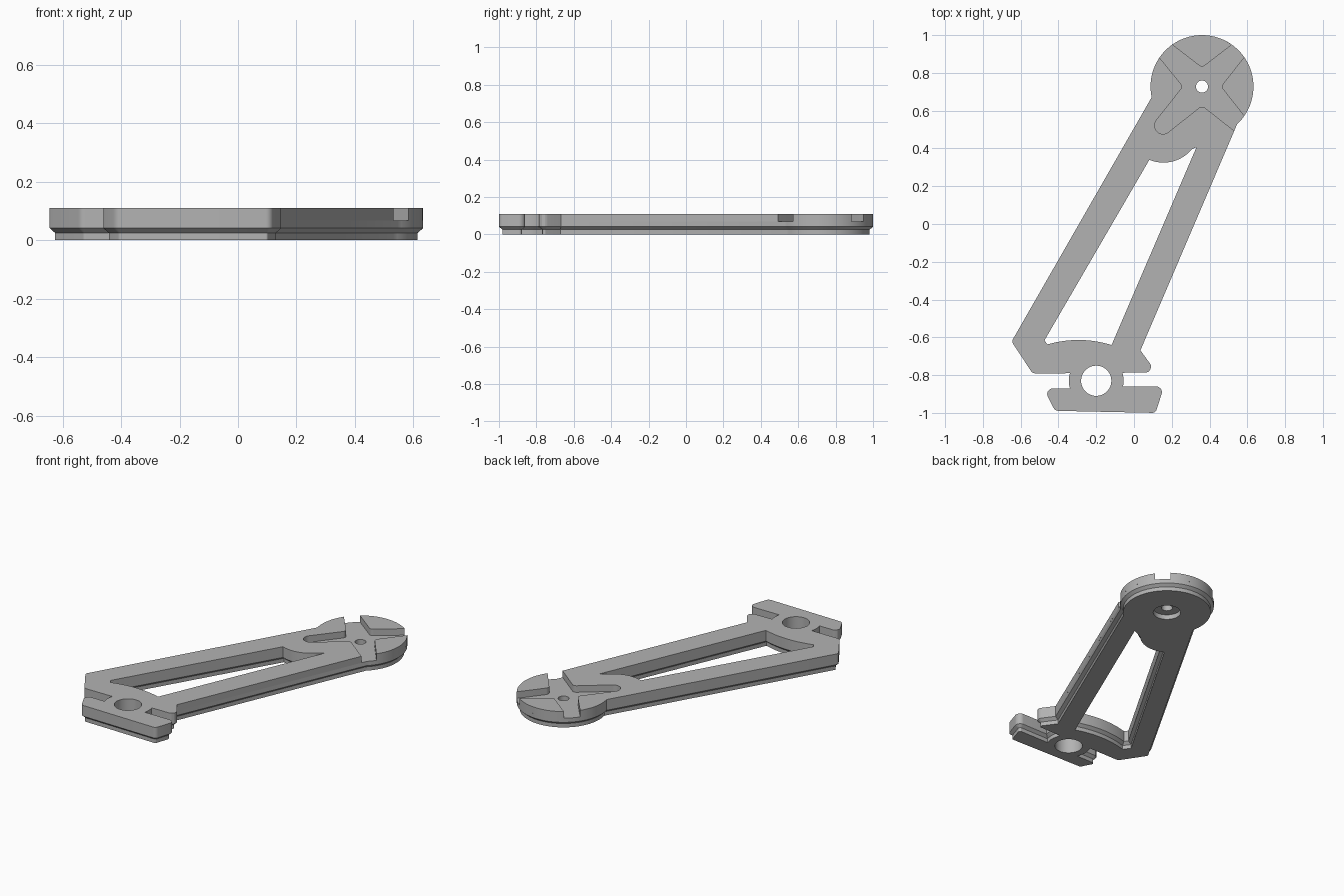
import bpy, bmesh
from math import radians, sin, cos, tan
from mathutils import Vector

if "Cube" in bpy.data.objects:
    bpy.data.objects.remove(bpy.data.objects["Cube"])

HEIGHT, FLOOR = 0.11, 0.068
STEP, LIP_LOW, LIP_HIGH = 0.018, 0.025, 0.041
HUB, HUB_R = Vector((0.36, 0.7275)), 0.2725
EYE = Vector((-0.2, -0.83))

grey = bpy.data.materials.new("plain grey")
grey.use_nodes = True
grey.diffuse_color = (0.45, 0.45, 0.45, 1)
grey.node_tree.nodes["Principled BSDF"].inputs["Base Color"].default_value = (0.45, 0.45, 0.45, 1)


def arc(center, r, start, end, n=16):
    angles = [radians(start + (end - start) * i / n) for i in range(n + 1)]
    return [(center[0] + r * cos(a), center[1] + r * sin(a)) for a in angles]


def fillet(points, steps=6):
    """Round corners given as (x, y, radius); return a counter-clockwise loop."""
    out = []
    for i, p in enumerate(points):
        here = Vector(p[:2])
        if len(p) == 2:
            out.append(here)
            continue
        a = (Vector(points[i - 1][:2]) - here).normalized()
        b = (Vector(points[(i + 1) % len(points)][:2]) - here).normalized()
        half = a.angle(b) / 2
        reach = p[2] / tan(half)
        middle = here + (a + b).normalized() * p[2] / sin(half)
        first, last = here + a * reach - middle, here + b * reach - middle
        for k in range(steps + 1):
            out.append(middle + first.lerp(last, k / steps).normalized() * p[2])
    area = sum(out[i - 1].cross(out[i]) for i in range(len(out)))
    return out if area > 0 else out[::-1]


def inset(points, d):
    """Move a counter-clockwise loop inward by d with mitred corners."""
    out = []
    for i, p in enumerate(points):
        e1 = (p - points[i - 1]).normalized()
        e2 = (points[(i + 1) % len(points)] - p).normalized()
        n1, n2 = Vector((-e1.y, e1.x)), Vector((-e2.y, e2.x))
        out.append(p + (n1 + n2) * d / (1 + n1.dot(n2)))
    return out


def wall(bm, points, levels, hole):
    """Join the loop at each (inset, height) level; return the end rings."""
    loop = fillet(points)
    rings = [[bm.verts.new((p.x, p.y, z)) for p in inset(loop, d)] for d, z in levels]
    for low, high in zip(rings, rings[1:]):
        for i in range(len(loop)):
            quad = (low[i - 1], low[i], high[i], high[i - 1])
            bm.faces.new(quad[::-1] if hole else quad)
    return rings[0], rings[-1]


def cap(bm, rings, facing):
    """Fill the area between an outer ring and its holes."""
    edges = [bm.edges.get((r[i - 1], r[i])) for r in rings for i in range(len(r))]
    filled = bmesh.ops.triangle_fill(bm, use_beauty=True, edges=edges,
                                     normal=(0, 0, facing))
    for f in filled["geom"]:
        if isinstance(f, bmesh.types.BMFace):
            f.normal_update()
            if f.normal.z * facing < 0:
                f.normal_flip()


def layer(name, outer, levels, holes=(), underside=False):
    bm = bmesh.new()
    ends = [wall(bm, outer, levels, False)]
    ends += [wall(bm, pts, lv, True) for pts, lv in holes]
    cap(bm, [top for _, top in ends], 1)
    if underside:
        cap(bm, [bottom for bottom, _ in ends], -1)
    bm.normal_update()
    for f in bm.faces:
        f.smooth = True
    for e in bm.edges:
        e.smooth = e.calc_face_angle(0) < radians(25)
    mesh = bpy.data.meshes.new(name)
    bm.to_mesh(mesh)
    bm.free()
    mesh.materials.append(grey)
    bpy.context.scene.collection.objects.link(bpy.data.objects.new(name, mesh))


# Shared outline: right arm, notched foot, left arm
limb = [(0.034, -0.669), (0.119, -0.786, 0.03)]
limb += arc(EYE, 0.145, 17, -12, 6) + [
    (0.159, -0.86, 0.03), (0.114, -1.0, 0.025),
    (-0.418, -0.989, 0.03), (-0.479, -0.87, 0.03)]
limb += arc(EYE, 0.145, 196, 164, 6) + [
    (-0.537, -0.791, 0.03), (-0.648, -0.622, 0.025)]

# Openings: long window between the arms, foot bore, hub bore
window = arc((0.156, 0.521), 0.196, 247.6, 320) + [(0.331, 0.407)]
window += arc((-0.294, -1.2), 0.586, 72.6, 106.3) + [(-0.474, -0.616)]
foot_bore = arc(EYE, 0.08, 0, 360, 48)[:-1]
hub_bore = arc(HUB, 0.032, 0, 360, 48)[:-1]

# Lower layer with the stepped rim and the counterbore under the hub
layer("plate_base", arc(HUB, HUB_R, 192, -47, 64) + limb,
      [(STEP, 0), (STEP, LIP_LOW), (0, LIP_HIGH), (0, FLOOR)],
      [(window, [(-STEP, 0), (-STEP, LIP_LOW), (0, LIP_HIGH), (0, FLOOR)]),
       (foot_bore, [(0, 0), (0, FLOOR)]),
       (hub_bore, [(-0.048, 0), (-0.048, 0.03), (0, 0.03), (0, FLOOR)])],
      underside=True)

# Upper layer: the arms wrap the round-ended slot, two blades close the cross
upper = [(0, FLOOR), (0, HEIGHT)]


def hub_corner(x, y):
    return (HUB.x + x, HUB.y + y, 0.025)


body = arc(HUB, HUB_R, 192, 145.7, 12) + [hub_corner(-0.1, 0)]
body += arc(HUB - Vector((0.206, 0.206)), 0.045, 142, 308)
body += [hub_corner(0, -0.1), (0.531, 0.493)] + limb
layer("upper_body", body, upper, [(window, upper), (foot_bore, upper)])
layer("back_blade", arc(HUB, HUB_R, 54.5, 125.5, 20) + [hub_corner(0, 0.1)], upper)
layer("side_blade", arc(HUB, HUB_R, -35, 35, 20) + [hub_corner(0.1, 0)], upper)
